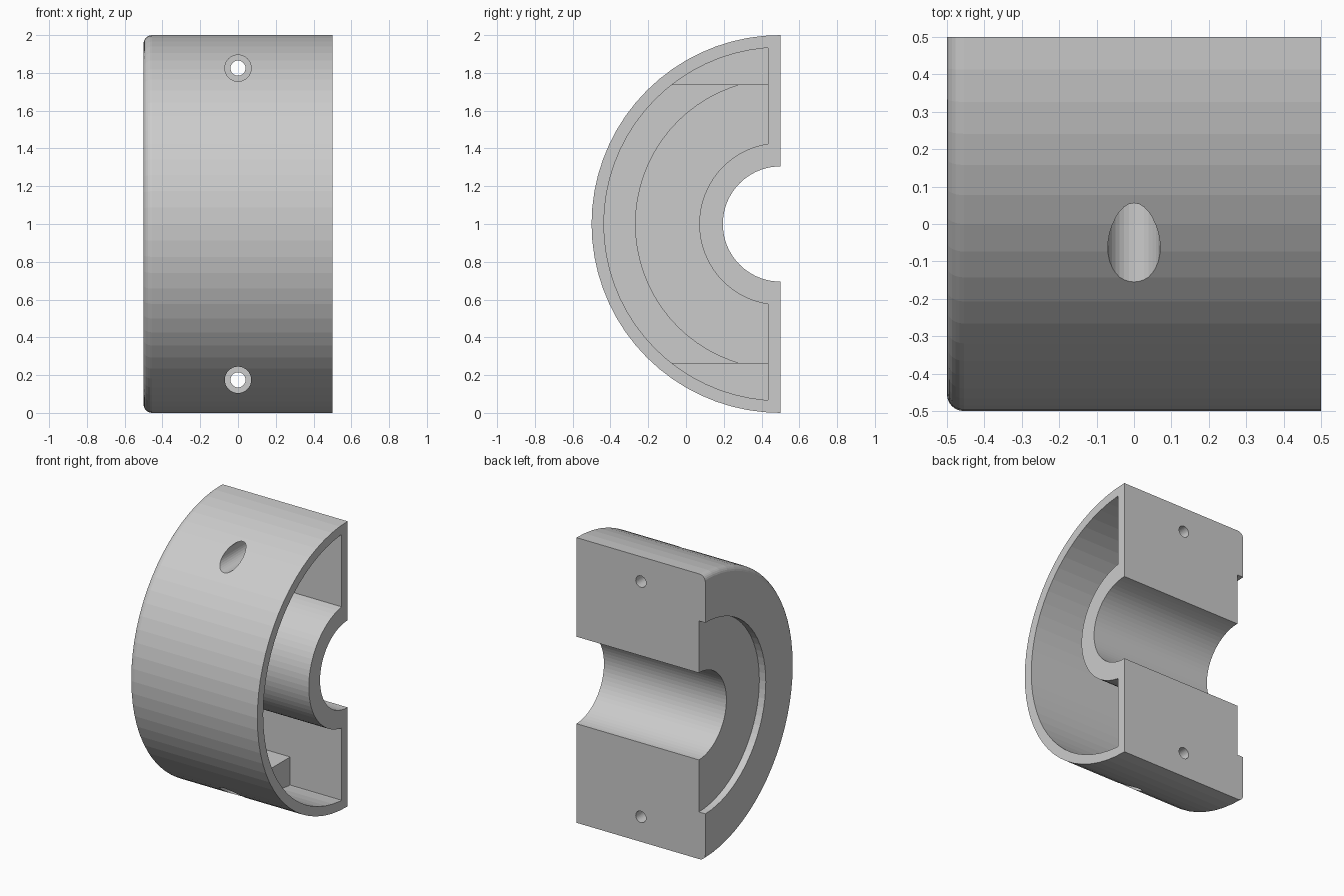
import bpy, bmesh, math
from mathutils import Matrix

if "Cube" in bpy.data.objects:
    bpy.data.objects.remove(bpy.data.objects["Cube"])

CY, CZ, STEPS = 0.5, 1.0, 36          # axis of the half ring, facets per half turn


def to_object(bm, name):
    bmesh.ops.recalc_face_normals(bm, faces=bm.faces[:])
    mesh = bpy.data.meshes.new(name)
    bm.to_mesh(mesh)
    bm.free()
    obj = bpy.data.objects.new(name, mesh)
    bpy.context.collection.objects.link(obj)
    return obj


def half_lathe(profile, name, clip_y=None):
    """Sweep a closed (x, radius) profile half a turn about the axis."""
    bm = bmesh.new()
    rings = []
    for i in range(STEPS + 1):
        t = math.pi * i / STEPS
        rings.append([bm.verts.new((x, CY - r * math.sin(t), CZ + r * math.cos(t)))
                      for x, r in profile])
    n = len(profile)
    for a, b in zip(rings, rings[1:]):
        for j in range(n):
            k = (j + 1) % n
            bm.faces.new((a[j], a[k], b[k], b[j]))
    bm.faces.new(rings[0])
    bm.faces.new(rings[-1])
    if clip_y is not None:
        bmesh.ops.bisect_plane(bm, geom=bm.verts[:] + bm.edges[:] + bm.faces[:],
                               plane_co=(0, clip_y, 0), plane_no=(0, 1, 0),
                               clear_outer=True)
        bmesh.ops.holes_fill(bm, edges=[e for e in bm.edges if e.is_boundary])
    return to_object(bm, name)


def box(lo, hi, name):
    bm = bmesh.new()
    bmesh.ops.create_cube(bm, size=1)
    for v in bm.verts:
        v.co = [(a + b) / 2 + c * (b - a) for a, b, c in zip(lo, hi, v.co)]
    return to_object(bm, name)


def rod_y(radius, y0, y1, z, name):
    bm = bmesh.new()
    bmesh.ops.create_cone(bm, cap_ends=True, segments=32, radius1=radius,
                          radius2=radius, depth=y1 - y0,
                          matrix=Matrix.Translation((0, (y0 + y1) / 2, z))
                          @ Matrix.Rotation(math.pi / 2, 4, 'X'))
    return to_object(bm, name)


def cut(target, cutter):
    mod = target.modifiers.new("cut", 'BOOLEAN')
    mod.operation, mod.solver, mod.object = 'DIFFERENCE', 'EXACT', cutter
    bpy.context.view_layer.objects.active = target
    bpy.ops.object.modifier_apply(modifier=mod.name)
    bpy.data.objects.remove(cutter)


# Solid half ring: rounded rim and shallow recess on the closed end
F = 0.045
rim = [(-0.5 + F - F * math.sin(a), 1 - F + F * math.cos(a))
       for a in (math.pi / 2 * i / 6 for i in range(7))]
body = half_lathe([(0.5, 0.305), (0.5, 1.0)] + rim +
                  [(-0.5, 0.67), (-0.45, 0.67), (-0.45, 0.305)], "half_collar")

# Hollow inside, leaving a bore tube, flat back wall and two screw bosses
cavity = half_lathe([(0.6, 0.43), (0.6, 0.935), (-0.435, 0.935), (-0.435, 0.77),
                     (-0.385, 0.77), (-0.385, 0.43)], "cavity", clip_y=0.435)
for side in (-1, 1):
    z0, z1 = sorted((CZ + side * 0.735, CZ + side * 1.1))
    cut(cavity, box((-0.1, -0.7, z0), (0.1, 0.7, z1), "boss"))
cut(body, cavity)

# Counterbored screw holes
for side in (-1, 1):
    z = CZ + side * 0.825
    cut(body, rod_y(0.07, -0.7, 0.3, z, "counterbore"))
    cut(body, rod_y(0.04, 0.2, 0.7, z, "screw_hole"))
